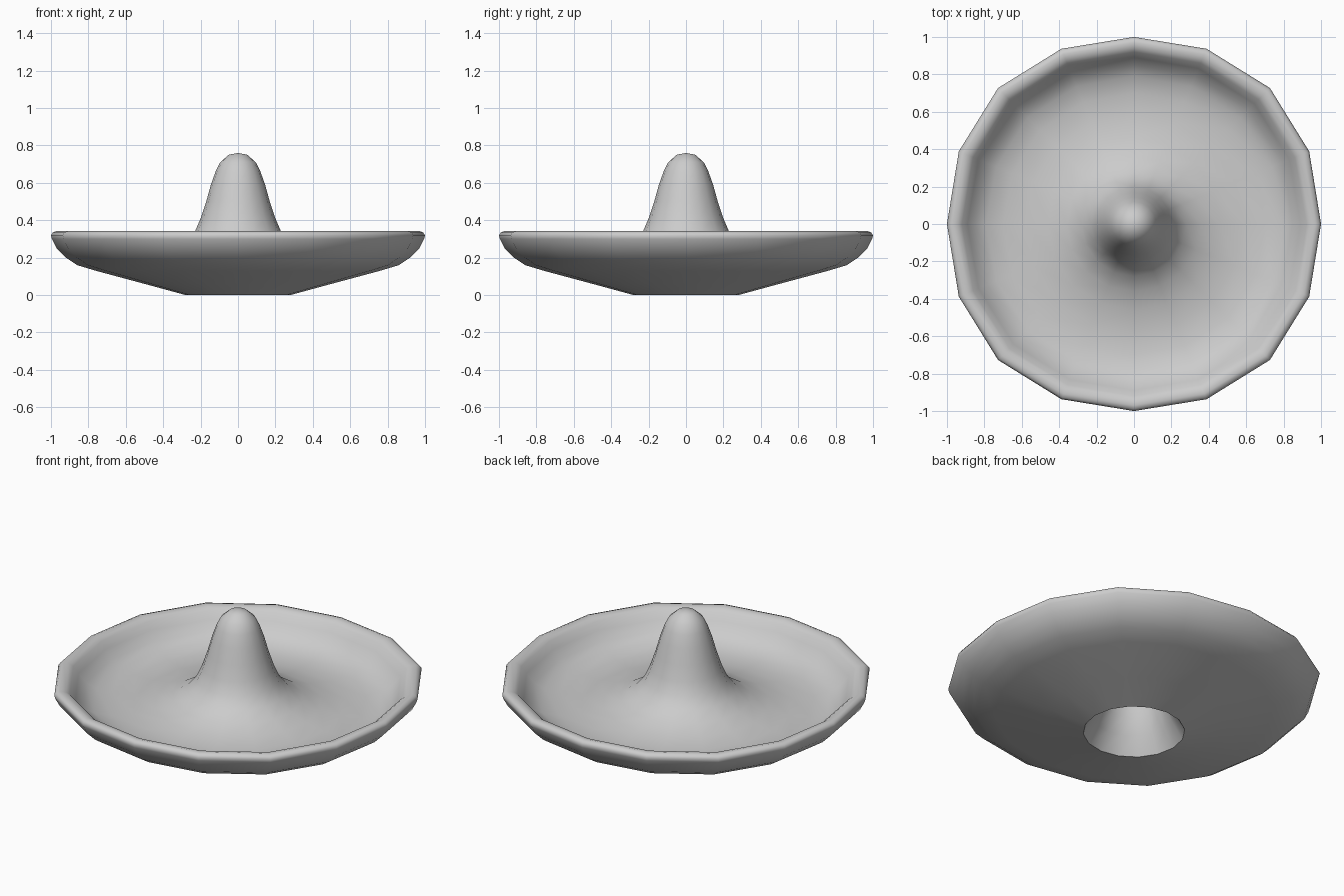
import bpy
import bmesh
import math

SIDES = 16
AXIS_TOLERANCE = 0.001

default_cube = bpy.data.objects.get("Cube")
if default_cube:
    bpy.data.objects.remove(default_cube, do_unlink=True)


def make_material(name, colour):
    material = bpy.data.materials.new(name)
    material.use_nodes = True
    material.diffuse_color = colour
    shader = material.node_tree.nodes["Principled BSDF"]
    shader.inputs["Base Color"].default_value = colour
    return material


def ring_point(radius, height, step):
    """Place a point on a ring that widens a little on the diagonals."""
    angle = math.tau * step / SIDES
    widening = 0.014 * (1 - math.cos(4 * angle)) * radius ** 2
    reach = radius * (1 + widening)
    return (reach * math.cos(angle), reach * math.sin(angle), height)


def lathe(name, profile, material):
    """Turn a profile of (radius, height) points around the z axis."""
    mesh = bmesh.new()
    rings = []
    for radius, height in profile:
        if radius < AXIS_TOLERANCE:
            rings.append([mesh.verts.new((0, 0, height))] * SIDES)
        else:
            rings.append([mesh.verts.new(ring_point(radius, height, step))
                          for step in range(SIDES)])
    for lower, upper in zip(rings, rings[1:]):
        for step in range(SIDES):
            following = (step + 1) % SIDES
            corners = [lower[step], lower[following], upper[following], upper[step]]
            mesh.faces.new(list(dict.fromkeys(corners)))
    bmesh.ops.recalc_face_normals(mesh, faces=mesh.faces[:])

    data = bpy.data.meshes.new(name)
    mesh.to_mesh(data)
    mesh.free()
    data.materials.append(material)
    part = bpy.data.objects.new(name, data)
    bpy.context.collection.objects.link(part)
    bpy.ops.object.select_all(action="DESELECT")
    part.select_set(True)
    bpy.context.view_layer.objects.active = part
    bpy.ops.object.shade_smooth_by_angle(angle=math.radians(60))
    return part


# Hollow inside the crown, from its top down to the opening
hollow = [(0, 0.69), (0.05, 0.67), (0.09, 0.58), (0.12, 0.46),
          (0.15, 0.32), (0.18, 0.2), (0.22, 0.1), (0.28, 0)]

# Underside of the brim and its rounded, upturned rim
underside = [(0.5, 0.06), (0.76, 0.13), (0.86, 0.16), (0.92, 0.2),
             (0.97, 0.25), (0.995, 0.3), (1, 0.32), (0.99, 0.335)]
rim = [(0.97, 0.342), (0.94, 0.335), (0.92, 0.32)]

# Upper face of the brim, dished between rim and crown
brim_top = [(0.89, 0.28), (0.85, 0.23), (0.79, 0.195), (0.7, 0.175),
            (0.58, 0.175), (0.46, 0.195), (0.36, 0.23), (0.28, 0.28)]

# Outside of the crown
crown = [(0.23, 0.34), (0.2, 0.41), (0.17, 0.5), (0.145, 0.59),
         (0.12, 0.66), (0.095, 0.71), (0.05, 0.75), (0, 0.76)]

grey = make_material("plain grey", (0.6, 0.6, 0.6, 1))
lathe("wide_brimmed_hat", hollow + underside + rim + brim_top + crown, grey)
